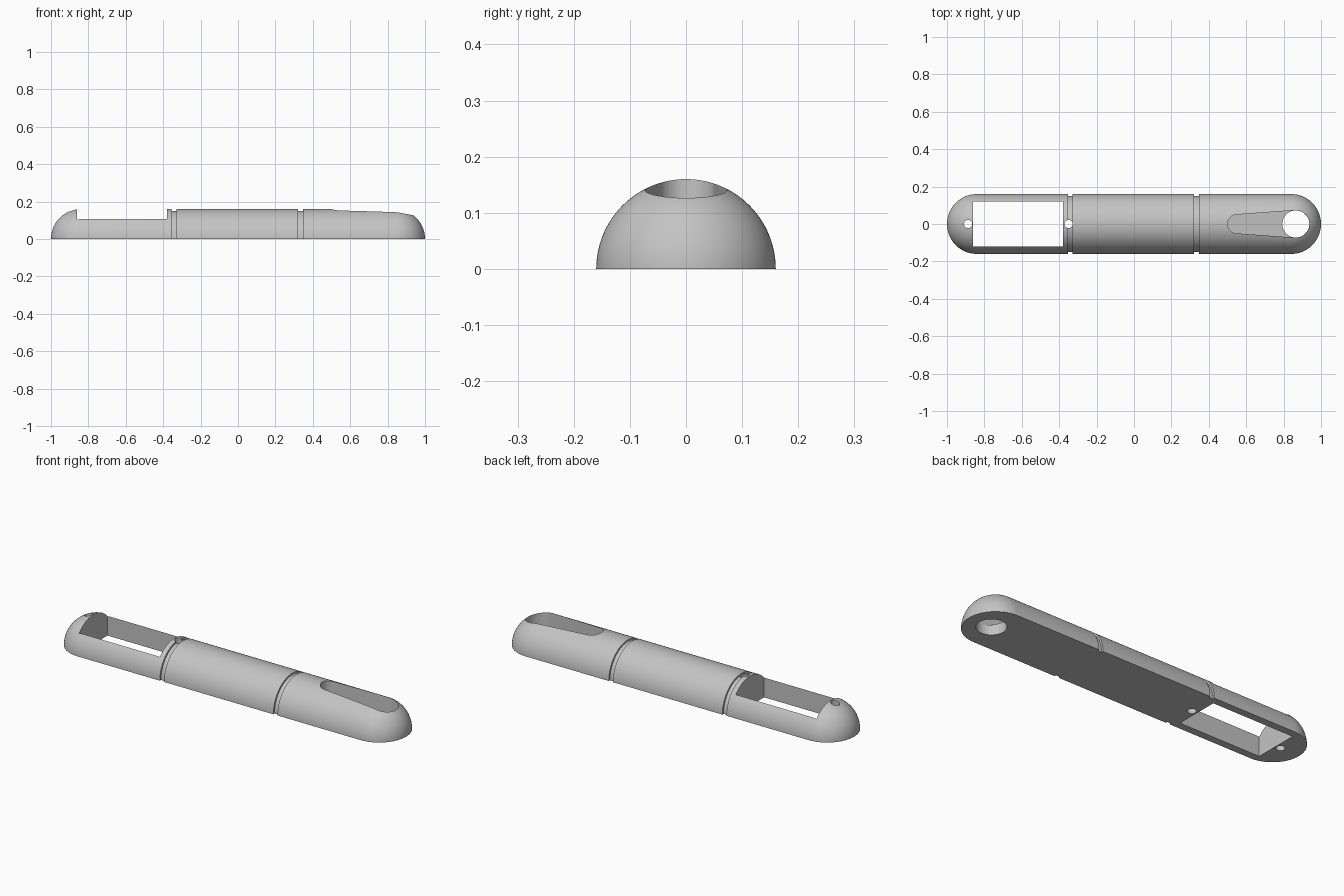
import bpy, bmesh, math
from mathutils import Matrix

cube = bpy.data.objects.get("Cube")
if cube:
    bpy.data.objects.remove(cube)

R = 0.16          # barrel radius
GROOVE = 0.15     # radius inside the ring grooves

grey = bpy.data.materials.new("light_grey")
grey.use_nodes = True
colour = (0.55, 0.55, 0.55, 1)
grey.diffuse_color = colour
grey.node_tree.nodes["Principled BSDF"].inputs["Base Color"].default_value = colour


def make_object(name, bm):
    bmesh.ops.recalc_face_normals(bm, faces=bm.faces)
    mesh = bpy.data.meshes.new(name)
    bm.to_mesh(mesh)
    bm.free()
    mesh.materials.append(grey)
    obj = bpy.data.objects.new(name, mesh)
    bpy.context.collection.objects.link(obj)
    return obj


def half_body():
    """Half capsule with two ring grooves, spun about the x axis."""
    n = 24
    arc = [(math.cos(i * math.pi / 2 / n), math.sin(i * math.pi / 2 / n)) for i in range(n + 1)]
    left = [(-1 + R - R * c, R * s) for c, s in arc]
    rings = []
    for x0, x1 in ((-0.353, -0.328), (0.322, 0.347)):
        rings += [(x0, R), (x0, GROOVE), (x1, GROOVE), (x1, R)]
    right = [(-x, r) for x, r in reversed(left)]
    bm = bmesh.new()
    verts = [bm.verts.new((x, -r, 0)) for x, r in left + rings + right]
    edges = [bm.edges.new(pair) for pair in zip(verts, verts[1:])]
    bmesh.ops.spin(bm, geom=verts + edges, cent=(0, 0, 0), axis=(1, 0, 0),
                   angle=-math.pi, steps=64)
    bmesh.ops.remove_doubles(bm, verts=bm.verts, dist=1e-5)
    rim = [e for e in bm.edges if e.is_boundary]
    bmesh.ops.edgeloop_fill(bm, edges=rim)
    return make_object("half_shell_body", bm)


def prism(name, outline, floor):
    """Upright cutter over an xy outline; floor(x) gives its lower height."""
    bm = bmesh.new()
    low = [bm.verts.new((x, y, floor(x))) for x, y in outline]
    top = [bm.verts.new((x, y, 0.3)) for x, y in outline]
    bm.faces.new(low)
    bm.faces.new(top)
    for i in range(len(low)):
        j = (i + 1) % len(low)
        bm.faces.new((low[i], low[j], top[j], top[i]))
    return make_object(name, bm)


def arc_points(cx, r, start, end, n=32):
    return [(cx + r * math.cos(start + (end - start) * i / n),
             r * math.sin(start + (end - start) * i / n)) for i in range(n + 1)]


def through(x):
    return -0.1


def round_hole(name, cx, r):
    return prism(name, arc_points(cx, r, 0, math.tau, 64)[:-1], through)


body = half_body()

# Tapered slot outline: small round end, straight tangents, large round end
xa, ra, xb, rb = 0.55, 0.05, 0.865, 0.073
t = math.acos((ra - rb) / (xb - xa))
slot = arc_points(xb, rb, -t, t) if t < math.pi / 2 else arc_points(xb, rb, t - math.pi, math.pi - t)
tilt = math.pi / 2 + math.asin((rb - ra) / (xb - xa))
slot = arc_points(xb, rb, -tilt, tilt) + arc_points(xa, ra, tilt, math.tau - tilt)

window = [(-0.86, -0.12), (-0.38, -0.12), (-0.38, 0.12), (-0.86, 0.12)]

cutters = [
    prism("window_cutter", window, through),
    round_hole("end_pin_hole_cutter", -0.887, 0.022),
    round_hole("groove_pin_hole_cutter", -0.35, 0.022),
    prism("slot_cutter", slot, lambda x: 0.09 - 0.115 * (x - 0.5)),
    round_hole("cord_hole_cutter", xb, rb - 0.0005),
]

# Cut the openings
for cutter in cutters:
    cutter.hide_render = True
    mod = body.modifiers.new(cutter.name, "BOOLEAN")
    mod.operation = "DIFFERENCE"
    mod.solver = "EXACT"
    mod.object = cutter
    bpy.context.view_layer.objects.active = body
    bpy.ops.object.modifier_apply(modifier=mod.name)
    bpy.data.objects.remove(cutter)

# Smooth barrel and holes, crisp edges
for obj in bpy.context.selected_objects:
    obj.select_set(False)
body.select_set(True)
bpy.context.view_layer.objects.active = body
bpy.ops.object.shade_smooth_by_angle(angle=math.radians(25))
